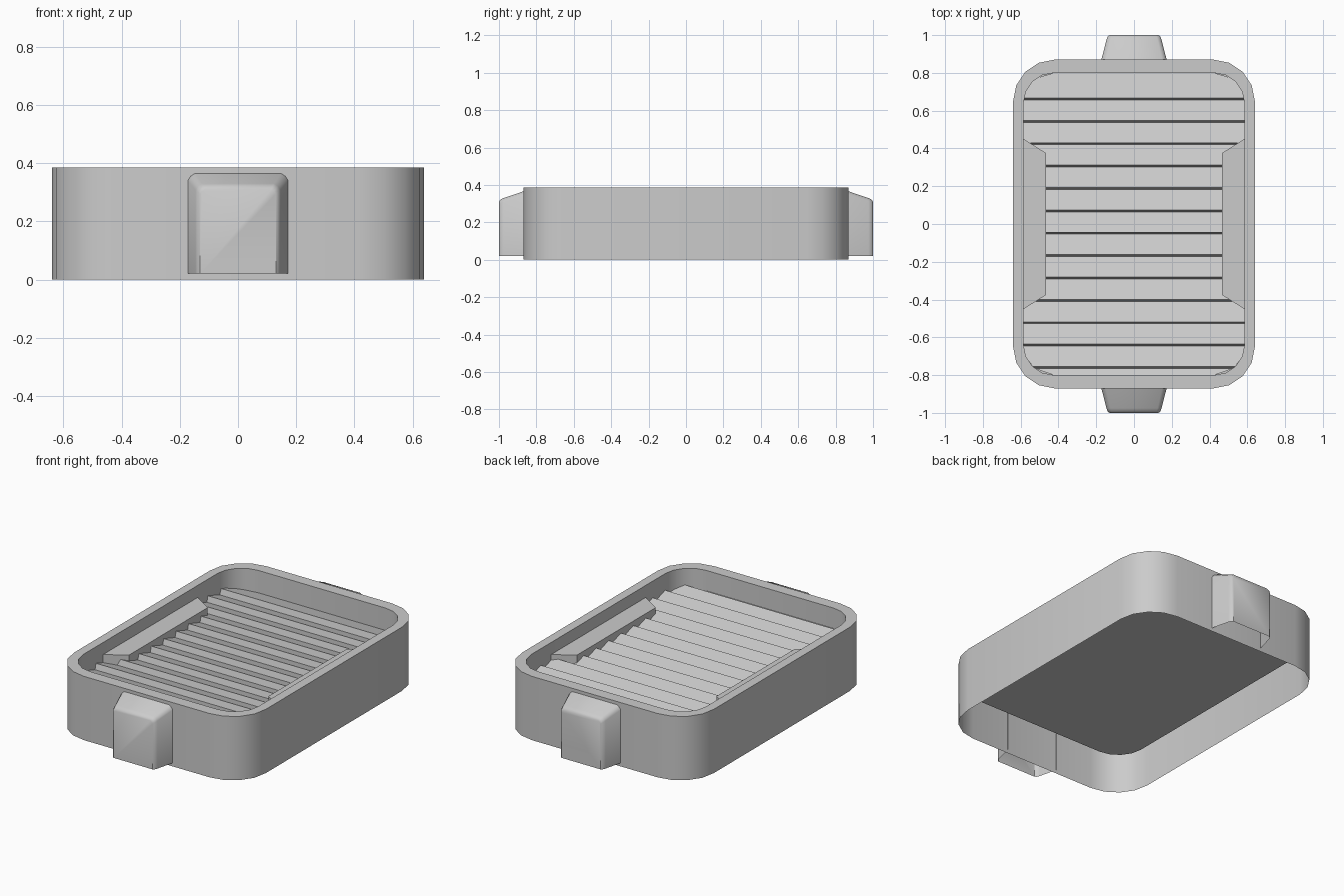
import bpy, bmesh, math

if "Cube" in bpy.data.objects:
    bpy.data.objects.remove(bpy.data.objects["Cube"])

grey = bpy.data.materials.new("plain_grey")
grey.use_nodes = True
COLOUR = (0.6, 0.6, 0.6, 1)
grey.diffuse_color = COLOUR
grey.node_tree.nodes["Principled BSDF"].inputs["Base Color"].default_value = COLOUR

INNER_X, INNER_Y, INNER_R = 0.585, 0.8, 0.16
PITCH = 0.1185


def finish(name, bm, smooth=True, recalc=True):
    if recalc:
        bmesh.ops.recalc_face_normals(bm, faces=bm.faces)
    mesh = bpy.data.meshes.new(name)
    bm.to_mesh(mesh)
    bm.free()
    mesh.materials.append(grey)
    obj = bpy.data.objects.new(name, mesh)
    bpy.context.collection.objects.link(obj)
    if smooth:
        bpy.ops.object.select_all(action='DESELECT')
        obj.select_set(True)
        bpy.context.view_layer.objects.active = obj
        bpy.ops.object.shade_smooth_by_angle(angle=math.radians(35))
    return obj


def rounded_rect(hx, hy, r, segments=4):
    pts = []
    for k, (sx, sy) in enumerate([(1, 1), (-1, 1), (-1, -1), (1, -1)]):
        for i in range(segments + 1):
            a = math.pi / 2 * (k + i / segments)
            pts.append((sx * (hx - r) + r * math.cos(a), sy * (hy - r) + r * math.sin(a)))
    return pts


def loft(bm, rings, closed=True):
    loops = [[bm.verts.new(p) for p in ring] for ring in rings]
    n = len(loops[0])
    for a, b in zip(loops, loops[1:]):
        for i in range(n if closed else n - 1):
            j = (i + 1) % n
            bm.faces.new((a[i], a[j], b[j], b[i]))
    return loops


# Tray: outer wall, flat rim, inner wall and floor, open underneath
outer = rounded_rect(0.64, 0.87, 0.22)
inner = rounded_rect(INNER_X, INNER_Y, INNER_R)
bm = bmesh.new()
loops = loft(bm, [[(x, y, z) for x, y in outline] for outline, z in
                  [(outer, 0), (outer, 0.385), (inner, 0.385), (inner, 0.2)]])
bm.faces.new(loops[-1])
finish("tray", bm, recalc=False)


# Slats: saw-tooth strip that follows the rounded inner corners
def half_width(y):
    d = max(0, abs(y) - (INNER_Y - INNER_R))
    return INNER_X - INNER_R + math.sqrt(max(0, INNER_R ** 2 - d * d))


LOW, HIGH = 0.25, 0.285
profile = [(-INNER_Y, 0.262)]
for i in range(13):
    y = -0.76 + PITCH * i
    profile += [(y - 0.005, LOW), (y + 0.005, HIGH)]
    end = INNER_Y if i == 12 else y + PITCH - 0.005
    steps = 5 if i == 12 else 2
    for s in range(1, steps):
        t = s / steps
        profile.append((y + 0.005 + (end - y - 0.005) * t, HIGH + (LOW - HIGH) * t))
profile.append((INNER_Y, LOW))
bm = bmesh.new()
loft(bm, [[(half_width(y), y, z) for y, z in profile],
          [(-half_width(y), y, z) for y, z in profile]], closed=False)
for f in bm.faces:
    f.normal_update()
    if f.normal.z < 0:
        f.normal_flip()
finish("slats", bm, smooth=False, recalc=False)

# Side ledges: tapered plates on the inner wall
for side, sign in (("left", 1), ("right", -1)):
    bm = bmesh.new()
    plan = [(0.6, -0.46), (0.465, -0.375), (0.465, 0.375), (0.6, 0.46)]
    loops = loft(bm, [[(sign * x, y, z) for x, y in plan] for z in (0.24, 0.312)])
    for loop in loops:
        bm.faces.new(loop)
    finish(side + "_ledge", bm, smooth=False)


# End handles: tapered shells, open below
def handle_ring(w, top, cut, y):
    half = [(w, 0.02), (w, top - cut), (w - cut * 0.4, top - cut * 0.4), (w - cut, top)]
    return [(x, y, z) for x, z in half] + [(-x, y, z) for x, z in reversed(half)]


for end, sign in (("front", -1), ("back", 1)):
    bm = bmesh.new()
    loops = loft(bm, [handle_ring(0.174, 0.367, 0.025, sign * 0.865),
                      handle_ring(0.146, 0.33, 0.022, sign * 0.975),
                      handle_ring(0.14, 0.322, 0.02, sign * 0.992),
                      handle_ring(0.13, 0.31, 0.016, sign * 1.0)], closed=False)
    bm.faces.new(loops[-1])
    bmesh.ops.recalc_face_normals(bm, faces=bm.faces)
    cap = max(bm.faces, key=lambda f: abs(f.normal.y) * f.calc_area())
    if cap.normal.y * sign < 0:
        bmesh.ops.reverse_faces(bm, faces=bm.faces)
    finish(end + "_handle", bm, recalc=False)
